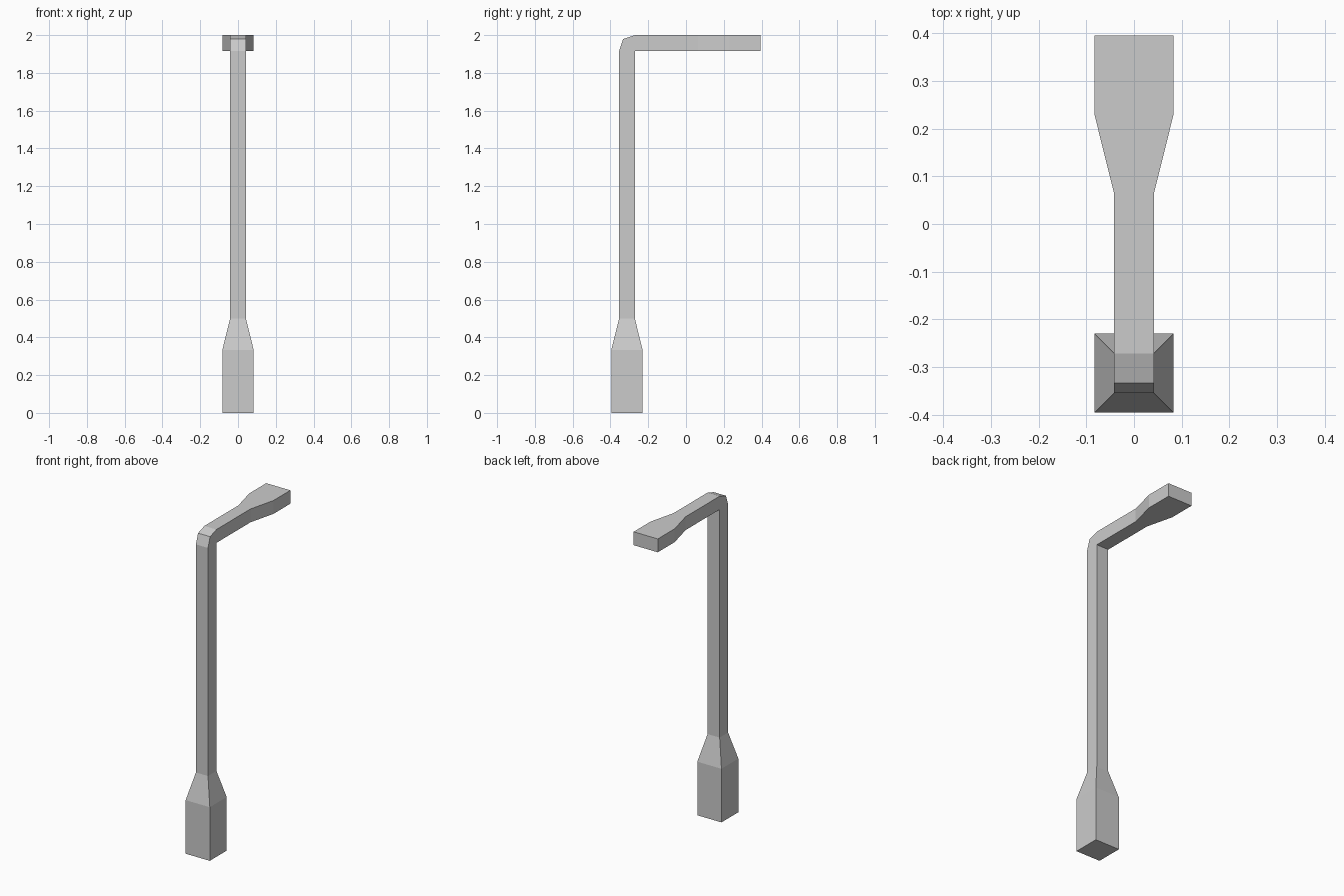
import bpy, bmesh

if "Cube" in bpy.data.objects:
    bpy.data.objects.remove(bpy.data.objects["Cube"])

# Street lamp stations from base to lamp head:
# half width in x, outer edge (y, z), inner edge (y, z)
W, N = 0.083, 0.0415
C = -0.3125
INNER = (C + N, 1.917)
stations = [
    # wide base and taper
    (W, (C - W, 0.0), (C + W, 0.0)),
    (W, (C - W, 0.333), (C + W, 0.333)),
    (N, (C - N, 0.5), (C + N, 0.5)),
    # pole top and faceted bend around the inner corner
    (N, (C - N, 1.917), INNER),
    (N, (-0.333, 1.979), INNER),
    (N, (C + N, 2.0), INNER),
    # arm and flared lamp head
    (N, (0.063, 2.0), (0.063, 1.917)),
    (W, (0.23, 2.0), (0.23, 1.917)),
    (W, (0.3955, 2.0), (0.3955, 1.917)),
]

bm = bmesh.new()
rings = []
for h, (oy, oz), (iy, iz) in stations:
    rings.append([bm.verts.new(p) for p in
                  ((-h, oy, oz), (h, oy, oz), (h, iy, iz), (-h, iy, iz))])

# Skin between rings and cap both ends
for a, b in zip(rings, rings[1:]):
    for i in range(4):
        j = (i + 1) % 4
        bm.faces.new((a[i], a[j], b[j], b[i]))
bm.faces.new(rings[0][::-1])
bm.faces.new(rings[-1])

# Merge the shared inner corner of the bend
bmesh.ops.remove_doubles(bm, verts=bm.verts[:], dist=1e-5)
bmesh.ops.recalc_face_normals(bm, faces=bm.faces[:])

mesh = bpy.data.meshes.new("street_lamp")
bm.to_mesh(mesh)
bm.free()
lamp = bpy.data.objects.new("street_lamp", mesh)
bpy.context.collection.objects.link(lamp)
